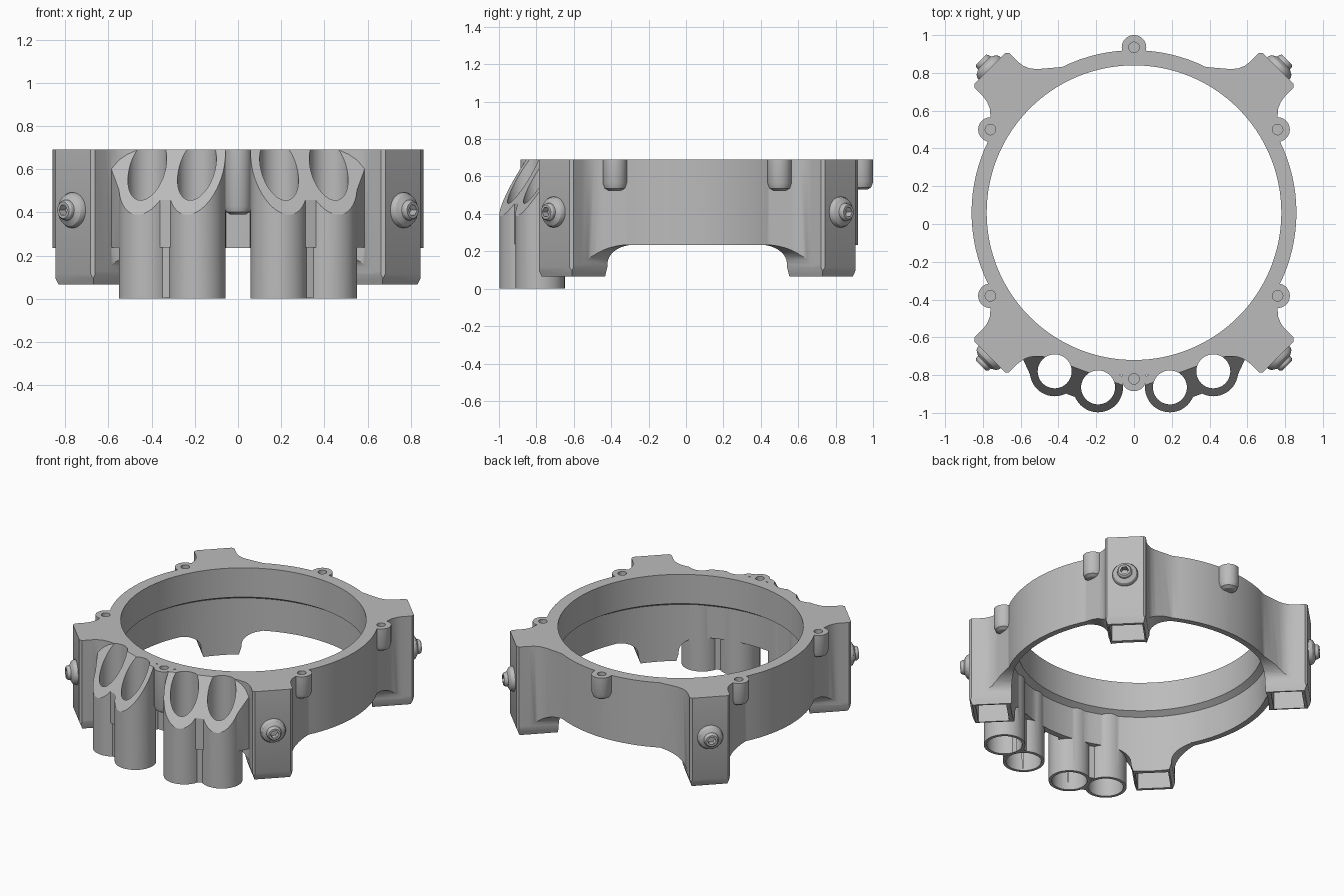
import bpy, bmesh, math
from mathutils import Matrix, Vector

if "Cube" in bpy.data.objects:
    bpy.data.objects.remove(bpy.data.objects["Cube"], do_unlink=True)

RING_Y = 0.06          # ring centre; parts are built around it, then shifted
TOP, RING_BOTTOM, LEG_BOTTOM = 0.69, 0.235, 0.065
UP = Vector((0, 0, 1))

grey = bpy.data.materials.new("mid grey")
grey.use_nodes = True
grey.diffuse_color = (0.5, 0.5, 0.5, 1)
grey.node_tree.nodes["Principled BSDF"].inputs["Base Color"].default_value = (0.5, 0.5, 0.5, 1)


def frame(x, y, z, loc=(0, 0, 0)):
    """Matrix from three axes and an origin."""
    m = Matrix((x, y, z)).transposed().to_4x4()
    m.translation = Vector(loc)
    return m


def finish(name, bm, matrix):
    bm.transform(matrix)
    bmesh.ops.recalc_face_normals(bm, faces=bm.faces)
    mesh = bpy.data.meshes.new(name)
    bm.to_mesh(mesh)
    bm.free()
    mesh.materials.append(grey)
    obj = bpy.data.objects.new(name, mesh)
    bpy.context.collection.objects.link(obj)
    return obj


def prism(name, points, low, high, matrix=Matrix(), slope=0):
    """Flat outline pushed from low to high; slope tilts the far end."""
    bm = bmesh.new()
    face = bm.faces.new([bm.verts.new((x, y, low)) for x, y in points])
    new = bmesh.ops.extrude_face_region(bm, geom=[face])["geom"]
    for v in new:
        if isinstance(v, bmesh.types.BMVert):
            v.co.z = high + slope * (v.co.y - 0.115)
    return finish(name, bm, matrix)


def lathe(name, profile, matrix=Matrix(), steps=40):
    """Closed turned solid from (radius, height) points."""
    bm = bmesh.new()
    verts = [bm.verts.new((r, 0, z)) for r, z in profile]
    edges = [bm.edges.new(pair) for pair in zip(verts, verts[1:])]
    bmesh.ops.spin(bm, geom=verts + edges, cent=(0, 0, 0), axis=(0, 0, 1),
                   angle=math.tau, steps=steps)
    bmesh.ops.remove_doubles(bm, verts=bm.verts, dist=0.0001)
    return finish(name, bm, matrix)


def rod(name, radius, low, high, matrix=Matrix(), steps=40):
    return lathe(name, [(0, low), (radius, low), (radius, high), (0, high)], matrix, steps)


def combine(target, other, operation):
    """Boolean the other object into the target and discard it."""
    mod = target.modifiers.new("bool", 'BOOLEAN')
    mod.operation, mod.solver, mod.object = operation, 'EXACT', other
    bpy.context.view_layer.update()
    deps = bpy.context.evaluated_depsgraph_get()
    mesh = bpy.data.meshes.new_from_object(target.evaluated_get(deps))
    target.modifiers.clear()
    target.data = mesh
    bpy.data.objects.remove(other, do_unlink=True)


def corner_axes(k):
    a = math.radians(45 + 90 * k)
    radial = Vector((math.cos(a), math.sin(a), 0))
    return a, radial, Vector((-radial.y, radial.x, 0))


# Ring outline with four filleted corner arms
half_arm = [(0.814, 0.277), (0.86, 0.222), (0.9, 0.175), (0.93, 0.15),
            (0.965, 0.135), (1.0, 0.13), (1.065, 0.13), (1.08, 0.115)]
arm = [(u, -v) for u, v in half_arm] + half_arm[::-1]
outline = []
for k in range(4):
    a, radial, tangent = corner_axes(k)
    outline += [(radial * u + tangent * v).xy for u, v in arm]
    for i in range(1, 16):
        t = a + math.radians(18.8 + i * 52.4 / 16)
        outline.append((0.86 * math.cos(t), 0.86 * math.sin(t)))
body = prism("ring_body", outline, LEG_BOTTOM - 0.05, TOP + 0.06)

# Envelope: the ring slab plus legs that flare into its underside
envelope = rod("envelope", 1.5, RING_BOTTOM, 0.9)
half_leg = [(0.115, LEG_BOTTOM), (0.13, 0.115)]
for i in range(9):
    t = math.radians(i * 90 / 8)
    half_leg.append((0.3 - 0.17 * math.cos(t), 0.13 + 0.106 * math.sin(t)))
half_leg.append((0.3, 0.3))
leg_profile = half_leg + [(-v, z) for v, z in half_leg[::-1]]
for k in range(4):
    a, radial, tangent = corner_axes(k)
    leg = prism("leg", leg_profile, 0.78, 1.08, frame(tangent, UP, radial), slope=0.4)
    combine(envelope, leg, 'UNION')
combine(body, envelope, 'INTERSECT')

# Screw bosses around the rim, the front one longer
bosses = [(0, 0.875, 0.53), (0, -0.88, 0.39)]
bosses += [(x, y, 0.525) for x in (-0.76, 0.76) for y in (-0.44, 0.44)]
for x, y, low in bosses:
    boss = lathe("boss", [(0, low), (0.035, low), (0.055, low + 0.012), (0.065, low + 0.04),
                          (0.065, TOP + 0.05), (0, TOP + 0.05)], Matrix.Translation((x, y, 0)))
    combine(body, boss, 'UNION')

# Stepped bore through the ring
bore = lathe("bore", [(0, -0.2), (0.82, -0.2), (0.82, 0.46), (0.78, 0.485),
                      (0.78, 1), (0, 1)], steps=128)
combine(body, bore, 'DIFFERENCE')

# Two pods of paired tubes on the front, cut off at a slant
tube_bores = []
for m in (1, -1):
    out = Vector((m * 0.347, -0.938, 0))
    side = Vector((-m * 0.938, -0.347, 0))
    spot = Vector((m * 0.305, -0.8825, 0))
    place = frame(side, out, UP, spot)
    pod = prism("pod", [(-0.36, -0.1), (-0.3, 0), (-0.21, 0.09), (0.12, 0.09),
                        (0.2, 0), (0.23, -0.1)], RING_BOTTOM + 0.003, 0.74, place)
    web = prism("web", [(-0.12, -0.08), (0.12, -0.08), (0.12, 0.08), (-0.12, 0.08)],
                0.003, 0.75, place)
    combine(pod, web, 'UNION')
    for s in (-0.1225, 0.1225):
        centre = Matrix.Translation(spot + side * s)
        combine(pod, rod("tube", 0.132, 0, 0.76, centre, 48), 'UNION')
        tube_bores.append(centre)
    slant = prism("slant", [(-0.2, 0.92), (0.3, 0.12), (0.3, 0.92)], -0.6, 0.6,
                  frame(out, UP, side, spot))
    combine(pod, slant, 'DIFFERENCE')
    combine(body, pod, 'UNION')
for centre in tube_bores:
    hole = lathe("tube_bore", [(0, -0.1), (0.112, -0.1), (0.112, 0.3), (0.09, 0.32),
                               (0.09, 1), (0, 1)], centre, 48)
    combine(body, hole, 'DIFFERENCE')

# Flat top, rim holes and leg sockets
square = [(-2, -2), (2, -2), (2, 2), (-2, 2)]
combine(body, prism("trim", square, TOP, 1.5), 'DIFFERENCE')
for x, y, low in bosses:
    combine(body, rod("boss_hole", 0.028, TOP - 0.1, 0.8, Matrix.Translation((x, y, 0)), 24),
            'DIFFERENCE')
for k in range(4):
    a, radial, tangent = corner_axes(k)
    socket = prism("socket", [(0.845, -0.105), (1.04, -0.105), (1.04, 0.105), (0.845, 0.105)],
                   0, 0.5, frame(radial, tangent, UP))
    combine(body, socket, 'DIFFERENCE')

# Domed screws with hex sockets on the outer leg faces
parts = [body]
for k, name in enumerate(("back_left", "back_right", "front_right", "front_left")):
    a, radial, tangent = corner_axes(k)
    place = frame(tangent, UP, radial, (0, 0, 0.41))
    screw = lathe(name + "_screw", [(0, 1.07), (0.082, 1.07), (0.082, 1.09), (0.074, 1.105),
                                    (0.048, 1.12), (0.046, 1.135), (0.038, 1.145), (0, 1.145)], place)
    combine(screw, rod("hex", 0.027, 1.105, 1.2, place, 6), 'DIFFERENCE')
    parts.append(screw)

for obj in parts:
    obj.location.y = RING_Y
    bpy.ops.object.select_all(action='DESELECT')
    obj.select_set(True)
    bpy.context.view_layer.objects.active = obj
    bpy.ops.object.shade_smooth_by_angle(angle=math.radians(30))
